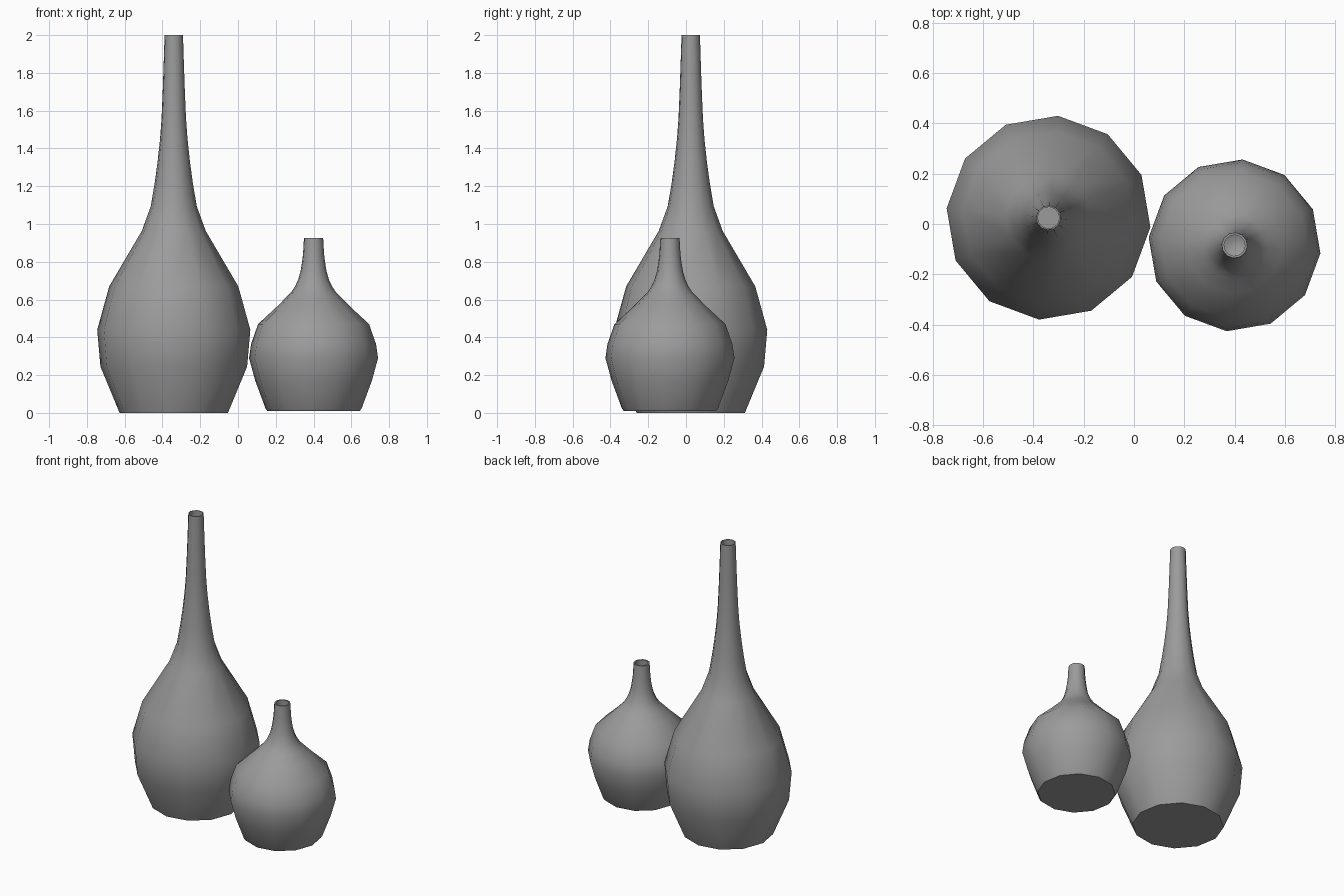
import bpy, bmesh, math

if "Cube" in bpy.data.objects:
    bpy.data.objects.remove(bpy.data.objects["Cube"])

SIDES = 12
TURN = math.radians(-5.3)

# Dark grey shared by both vases
grey = bpy.data.materials.new("dark_grey")
grey.diffuse_color = (0.33, 0.33, 0.33, 1)
grey.use_nodes = True
grey.node_tree.nodes["Principled BSDF"].inputs["Base Color"].default_value = grey.diffuse_color


def lathe(name, x, y, profile):
    """Revolve (radius, height) points into a 12-sided vessel, capped at both ends."""
    bm = bmesh.new()
    rings = []
    for r, z in profile:
        ring = []
        for i in range(SIDES):
            a = TURN + 2 * math.pi * i / SIDES
            ring.append(bm.verts.new((r * math.cos(a), r * math.sin(a), z)))
        rings.append(ring)
    for low, high in zip(rings, rings[1:]):
        for i in range(SIDES):
            j = (i + 1) % SIDES
            bm.faces.new((low[i], low[j], high[j], high[i]))
    bm.faces.new(rings[0][::-1])
    bm.faces.new(rings[-1])
    mesh = bpy.data.meshes.new(name)
    bm.to_mesh(mesh)
    bm.free()
    mesh.materials.append(grey)
    ob = bpy.data.objects.new(name, mesh)
    ob.location = (x, y, 0)
    bpy.context.collection.objects.link(ob)
    bpy.ops.object.select_all(action='DESELECT')
    ob.select_set(True)
    bpy.context.view_layer.objects.active = ob
    bpy.ops.object.shade_smooth_by_angle(angle=math.radians(42))
    return ob


# Tall vase: base, belly, long neck, thin rim, hollow mouth
lathe("tall_vase", -0.34, 0.025, [
    (0.288, 0), (0.39, 0.245), (0.407, 0.44), (0.343, 0.67),
    (0.17, 0.963), (0.122, 1.095), (0.101, 1.22), (0.086, 1.33),
    (0.073, 1.45), (0.065, 1.56), (0.059, 1.7),
    (0.054, 1.84), (0.049, 2.0), (0.043, 2.0), (0.046, 1.8), (0.05, 1.6)])

# Short vase: slightly eased base, round belly, short neck, thin rim, hollow mouth
lathe("short_vase", 0.40, -0.085, [
    (0.245, 0.009), (0.255, 0.022), (0.31, 0.17), (0.343, 0.29), (0.332, 0.365),
    (0.295, 0.47), (0.191, 0.566), (0.138, 0.62), (0.118, 0.64), (0.1, 0.667),
    (0.082, 0.705), (0.069, 0.75), (0.061, 0.8), (0.056, 0.84),
    (0.051, 0.926), (0.042, 0.926), (0.045, 0.84), (0.053, 0.76),
    (0.025, 0.745)])
